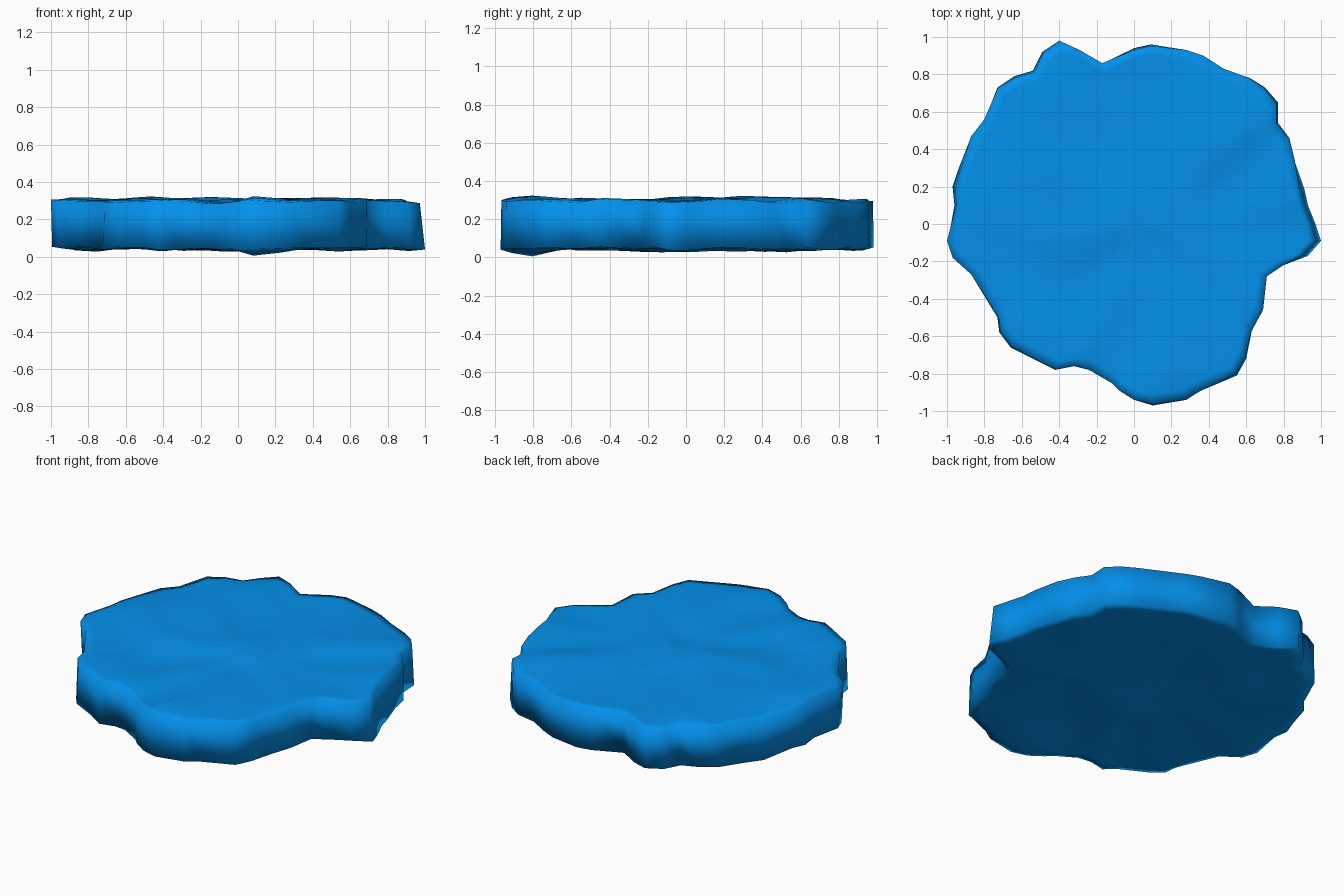
import bpy, bmesh, math
from mathutils import Vector, noise

if "Cube" in bpy.data.objects:
    bpy.data.objects.remove(bpy.data.objects["Cube"])

# Irregular outline of the slab, counter-clockwise from the right tip
OUTLINE = [
    (1, -.09), (.97, 0), (.93, .1), (.91, .19), (.86, .34), (.83, .46), (.77, .54),
    (.77, .65), (.70, .73), (.62, .78), (.48, .83), (.37, .90), (.28, .93), (.09, .96),
    (0, .94), (-.17, .86), (-.29, .93), (-.40, .98), (-.49, .92), (-.54, .82),
    (-.64, .79), (-.73, .73), (-.80, .56), (-.87, .47), (-.94, .29), (-.97, .20),
    (-.96, .10), (-1, -.09), (-.97, -.18), (-.87, -.27), (-.73, -.50), (-.72, -.58),
    (-.66, -.66), (-.5, -.74), (-.42, -.78), (-.32, -.76), (-.24, -.78), (-.12, -.85),
    (-.08, -.89), (0, -.94), (.10, -.97), (.28, -.94), (.36, -.89), (.55, -.81),
    (.60, -.72), (.63, -.57), (.69, -.46), (.71, -.28), (.80, -.22), (.93, -.17)]
RINGS = [.94, .83, .7, .57, .44, .3, .15]
N = len(OUTLINE)


def surface_point(x, y, side, rim=False):
    """Point on the top (side 1) or bottom (side -1) with gentle unevenness."""
    base = (.298 if rim else .304) if side > 0 else (.046 if rim else .042)
    z = base + side * .024 * noise.noise(Vector((x * 4.6, y * 4.6, 5.3 + side * 7)))
    # One high and one low spot set the overall height
    z += side * .04 * math.exp(-((x - .14) ** 2 + (y + .83) ** 2) / .006)
    return (x, y, max(.003, z))


def bridge(a, b):
    for i in range(N):
        j = (i + 1) % N
        bm.faces.new((a[i], a[j], b[j], b[i]))


bm = bmesh.new()
rims = []
# Uneven top and bottom faces, built as concentric rings
for side in (1, -1):
    rim = []
    for x, y in OUTLINE:
        k = 1 - .025 * max(0, side * noise.noise(Vector((x * 2.5, y * 2.5, 1))))
        if x > .9:
            k = .972 if side > 0 else 1
        rim.append(bm.verts.new(surface_point(x * k, y * k, side, True)))
    rims.append(rim)
    previous = rim
    for s in RINGS:
        ring = [bm.verts.new(surface_point(x * s, y * s, side)) for x, y in OUTLINE]
        bridge(previous, ring)
        previous = ring
    centre = bm.verts.new(surface_point(0, 0, side))
    for i in range(N):
        bm.faces.new((previous[i], previous[(i + 1) % N], centre))
# Side wall
bridge(rims[0], rims[1])
bmesh.ops.recalc_face_normals(bm, faces=bm.faces)

mesh = bpy.data.meshes.new("stone_slab")
bm.to_mesh(mesh)
bm.free()
slab = bpy.data.objects.new("stone_slab", mesh)
bpy.context.collection.objects.link(slab)

# Blue material
blue = bpy.data.materials.new("slab_blue")
blue.diffuse_color = (.001, .28, .83, 1)
blue.use_nodes = True
blue.node_tree.nodes["Principled BSDF"].inputs["Base Color"].default_value = blue.diffuse_color
mesh.materials.append(blue)

# Soft, fully smooth shading over the rim
bpy.context.view_layer.objects.active = slab
slab.select_set(True)
bpy.ops.object.shade_smooth()
